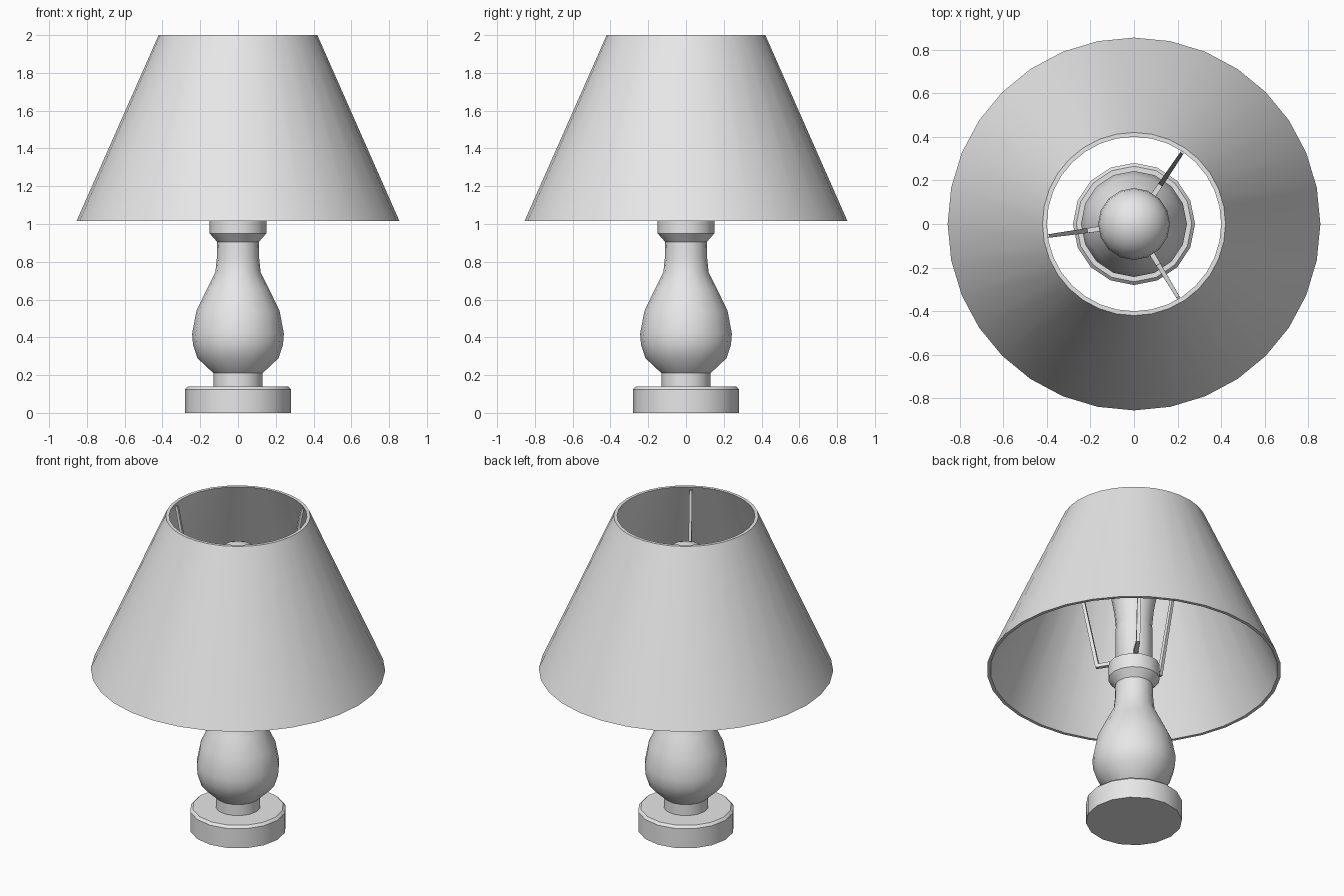
import bpy, bmesh, math
from mathutils import Vector

if "Cube" in bpy.data.objects:
    bpy.data.objects.remove(bpy.data.objects["Cube"])

grey = bpy.data.materials.new("light_grey")
grey.diffuse_color = (0.8, 0.8, 0.8, 1)
grey.use_nodes = True
grey.node_tree.nodes["Principled BSDF"].inputs["Base Color"].default_value = grey.diffuse_color


def finish(name, bm):
    bmesh.ops.remove_doubles(bm, verts=bm.verts, dist=1e-5)
    bmesh.ops.recalc_face_normals(bm, faces=bm.faces)
    me = bpy.data.meshes.new(name)
    bm.to_mesh(me)
    bm.free()
    me.materials.append(grey)
    ob = bpy.data.objects.new(name, me)
    bpy.context.collection.objects.link(ob)
    bpy.ops.object.select_all(action='DESELECT')
    ob.select_set(True)
    bpy.context.view_layer.objects.active = ob
    bpy.ops.object.shade_smooth_by_angle(angle=math.radians(35))
    return ob


def lathe(name, profile, sides, closed=False):
    """Turn a (radius, z) profile around the z axis."""
    bm = bmesh.new()
    vs = [bm.verts.new((r, 0, z)) for r, z in profile]
    pairs = list(zip(vs, vs[1:])) + ([(vs[-1], vs[0])] if closed else [])
    edges = [bm.edges.new(p) for p in pairs]
    bmesh.ops.spin(bm, geom=vs + edges, cent=(0, 0, 0), axis=(0, 0, 1),
                   angle=2 * math.pi, steps=sides)
    return finish(name, bm)


# Round foot with a small bevelled rim
lathe("base", [(0, 0), (0.28, 0), (0.28, 0.125), (0.265, 0.14), (0, 0.14)], 16)

# Turned stem: plinth, bulging body, neck and collar
lathe("stem", [(0, 0.13), (0.13, 0.13), (0.13, 0.21), (0.215, 0.29),
               (0.238, 0.36), (0.243, 0.42), (0.22, 0.54), (0.165, 0.655),
               (0.12, 0.745), (0.112, 0.82), (0.11, 0.905), (0.15, 0.95),
               (0.15, 1.04), (0, 1.04)], 16)

# Bulb socket and glass bulb
lathe("socket", [(0, 1.035), (0.085, 1.035), (0.108, 1.075), (0.108, 1.29),
                 (0, 1.29)], 16)
cz, R = 1.66, 0.165
dome = [(R * math.cos(a), cz + R * math.sin(a))
        for a in [math.radians(-15 + 15 * i) for i in range(7)]]
lathe("bulb", [(0, 1.285), (0.104, 1.285), (0.115, 1.4), (0.137, 1.52)]
      + dome + [(0, cz + R)], 16)

# Hollow conical shade
lathe("shade", [(0.855, 1.015), (0.42, 2.0), (0.40, 2.0), (0.835, 1.015)],
      32, closed=True)

# Three bent rods from the socket to the top of the shade
for i, deg in enumerate((56, 188, 301)):
    a = math.radians(deg)
    out, side = Vector((math.cos(a), math.sin(a), 0)), Vector((-math.sin(a), math.cos(a), 0))
    # (radius, height, half width, in-plane offset) at each bend
    path = [(0.08, 1.08, 0.014, (0, 0.012)), (0.225, 1.08, 0.011, (-0.009, 0.011)),
            (0.399, 1.98, 0.008, (-0.008, 0.002))]
    bm = bmesh.new()
    rings = []
    for r, z, w, (dr, dz) in path:
        rings.append([bm.verts.new(out * (r + k * dr) + side * s * w
                                   + Vector((0, 0, z + k * dz)))
                      for k, s in ((-1, -1), (-1, 1), (1, 1), (1, -1))])
    for p, q in zip(rings, rings[1:]):
        for j in range(4):
            k = (j + 1) % 4
            bm.faces.new((p[j], p[k], q[k], q[j]))
    bm.faces.new(rings[0])
    bm.faces.new(rings[-1])
    finish("shade_support_%d" % (i + 1), bm)
